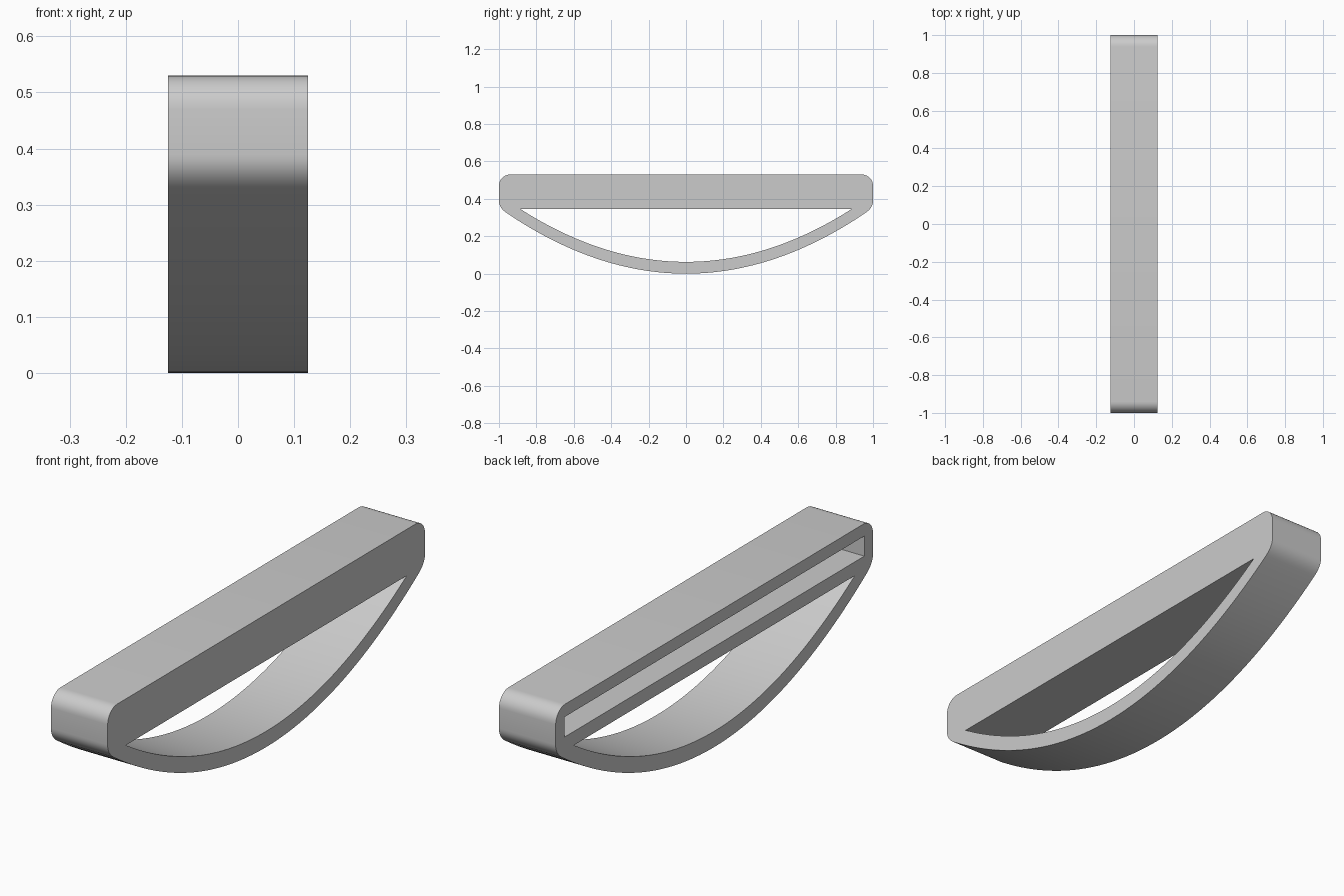
import bpy, bmesh, math
from mathutils import Vector

HALF_WIDTH = 0.125
TOP = 0.53
FILLET = 0.06

if "Cube" in bpy.data.objects:
    bpy.data.objects.remove(bpy.data.objects["Cube"], do_unlink=True)

grey = bpy.data.materials.new("plain grey")
grey.use_nodes = True
grey.diffuse_color = (0.6, 0.6, 0.6, 1)
grey.node_tree.nodes["Principled BSDF"].inputs["Base Color"].default_value = grey.diffuse_color


def prism(name, outline, x0, x1):
    """Extrude a closed (y, z) outline from x0 to x1."""
    bm = bmesh.new()
    face = bm.faces.new([bm.verts.new((x0, y, z)) for y, z in outline])
    grown = bmesh.ops.extrude_face_region(bm, geom=[face])["geom"]
    moved = [v for v in grown if isinstance(v, bmesh.types.BMVert)]
    bmesh.ops.translate(bm, verts=moved, vec=(x1 - x0, 0, 0))
    bmesh.ops.recalc_face_normals(bm, faces=bm.faces)
    mesh = bpy.data.meshes.new(name)
    bm.to_mesh(mesh)
    bm.free()
    mesh.materials.append(grey)
    obj = bpy.data.objects.new(name, mesh)
    bpy.context.collection.objects.link(obj)
    return obj


def bow(end_y, low, high, steps=32):
    """Parabolic half arc from the bottom centre to its end."""
    return [(end_y * i / steps, low + (high - low) * (i / steps) ** 2)
            for i in range(steps + 1)]


def bend(a, corner, b, steps=8):
    """Rounded corner between two points."""
    a, corner, b = Vector(a), Vector(corner), Vector(b)
    return [tuple(a.lerp(corner, i / steps).lerp(corner.lerp(b, i / steps), i / steps))
            for i in range(1, steps + 1)]


def mirrored(half):
    """Complete a half outline that starts on the centre line."""
    return half + [(-y, z) for y, z in reversed(half) if y > 0]


# Outer silhouette: bowed underside, blended shoulder, rounded top corner
half = bow(0.96, 0, 0.325) + bend((0.96, 0.325), (1, 0.352), (1, 0.39))
for i in range(9):
    a = math.radians(90 * i / 8)
    half.append((1 - FILLET + FILLET * math.cos(a), TOP - FILLET + FILLET * math.sin(a)))
handle = prism("bow_handle", mirrored(half), -HALF_WIDTH, HALF_WIDTH)

# Through opening between bar and bow, and blind slot in the right face
opening = prism("opening_cutter", mirrored(bow(0.885, 0.063, 0.345)), -0.3, 0.3)
slot = prism("slot_cutter", mirrored([(0, 0.4), (0.945, 0.4), (0.945, 0.48)]),
             -0.3, HALF_WIDTH - 0.05)

bpy.ops.object.select_all(action="DESELECT")
handle.select_set(True)
bpy.context.view_layer.objects.active = handle
for cutter in (opening, slot):
    cutter.hide_render = True
    mod = handle.modifiers.new(cutter.name, "BOOLEAN")
    mod.operation = "DIFFERENCE"
    mod.solver = "EXACT"
    mod.object = cutter
    bpy.ops.object.modifier_apply(modifier=mod.name)
    bpy.data.objects.remove(cutter, do_unlink=True)

bpy.ops.object.shade_smooth_by_angle(angle=math.radians(30))
